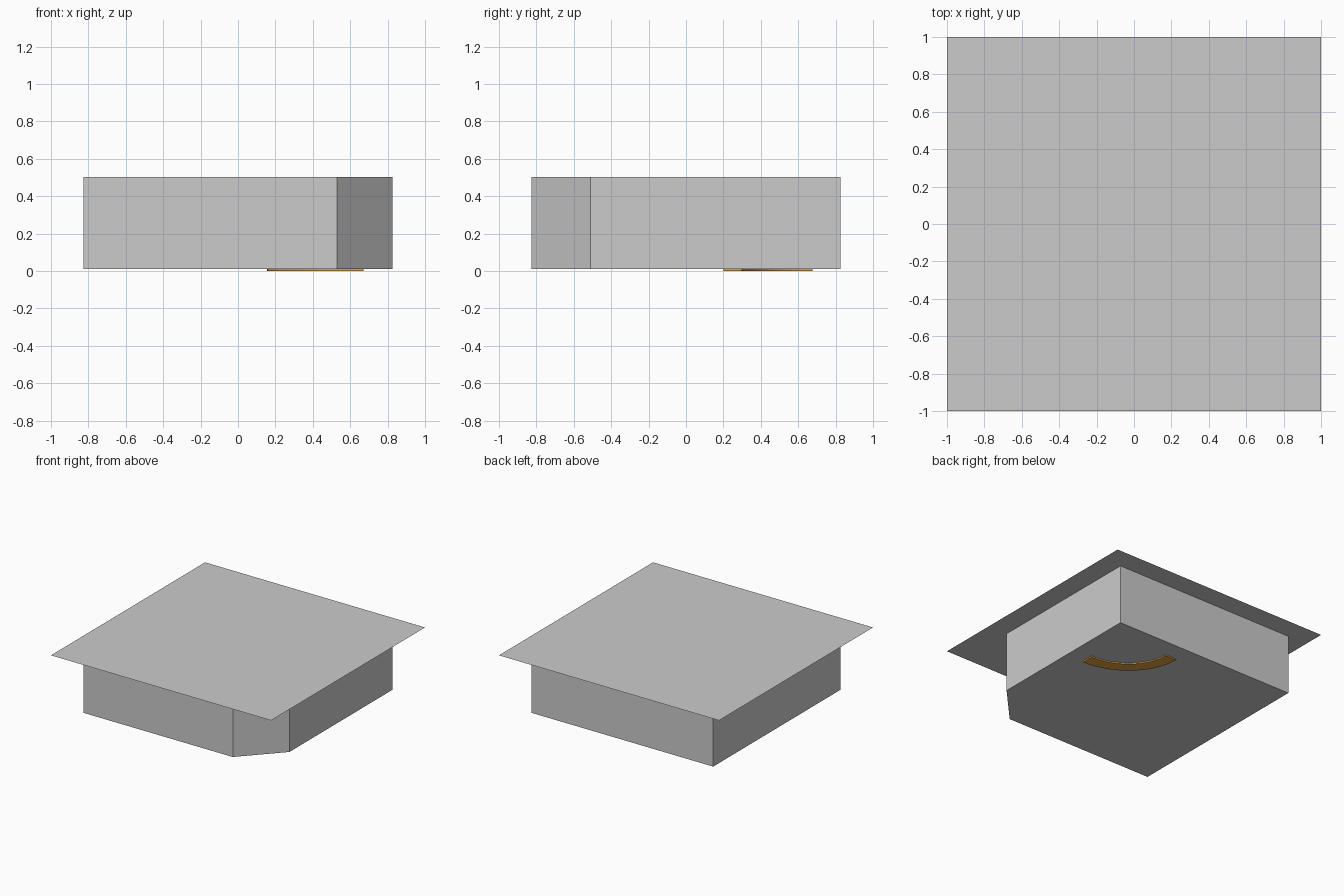
import bpy, bmesh
from math import sin, cos, pi

if "Cube" in bpy.data.objects:
    bpy.data.objects.remove(bpy.data.objects["Cube"])

BASE, TOP = 0.01, 0.503


def make_object(name, outline, z, height=0.0, cap_top=True):
    """Flat outline (counter-clockwise), optionally extruded upwards."""
    bm = bmesh.new()
    low = [bm.verts.new((x, y, z)) for x, y in outline]
    if height:
        high = [bm.verts.new((x, y, z + height)) for x, y in outline]
        n = len(low)
        for i in range(n):
            j = (i + 1) % n
            bm.faces.new((low[i], low[j], high[j], high[i]))
        bm.faces.new(low[::-1])
        if cap_top:
            bm.faces.new(high)
    else:
        bm.faces.new(low)
    mesh = bpy.data.meshes.new(name)
    bm.to_mesh(mesh)
    bm.free()
    obj = bpy.data.objects.new(name, mesh)
    bpy.context.collection.objects.link(obj)
    return obj


# Thin square cover sheet
make_object("cover_sheet", [(-1, -1), (1, -1), (1, 1), (-1, 1)], TOP)

# Box body with one cut corner, closed above by the cover sheet
h = 0.825
make_object("box_body", [(-h, -h), (0.53, -h), (h, -0.51), (h, h), (-h, h)],
            BASE, TOP - BASE, cap_top=False)

# Curved quarter-ring strip under the floor
cx, cy, steps = 0.67, 0.675, 16
angles = [pi + pi / 2 * i / steps for i in range(steps + 1)]
outer = [(cx + 0.515 * cos(a), cy + 0.475 * sin(a)) for a in angles]
inner = [(cx + 0.415 * cos(a), cy + 0.375 * sin(a)) for a in reversed(angles)]
strip = make_object("curved_strip", outer + inner, 0.0, BASE)

orange = bpy.data.materials.new("orange_brown")
orange.diffuse_color = (0.75, 0.36, 0.05, 1)
orange.use_nodes = True
orange.node_tree.nodes["Principled BSDF"].inputs["Base Color"].default_value = orange.diffuse_color
strip.data.materials.append(orange)
